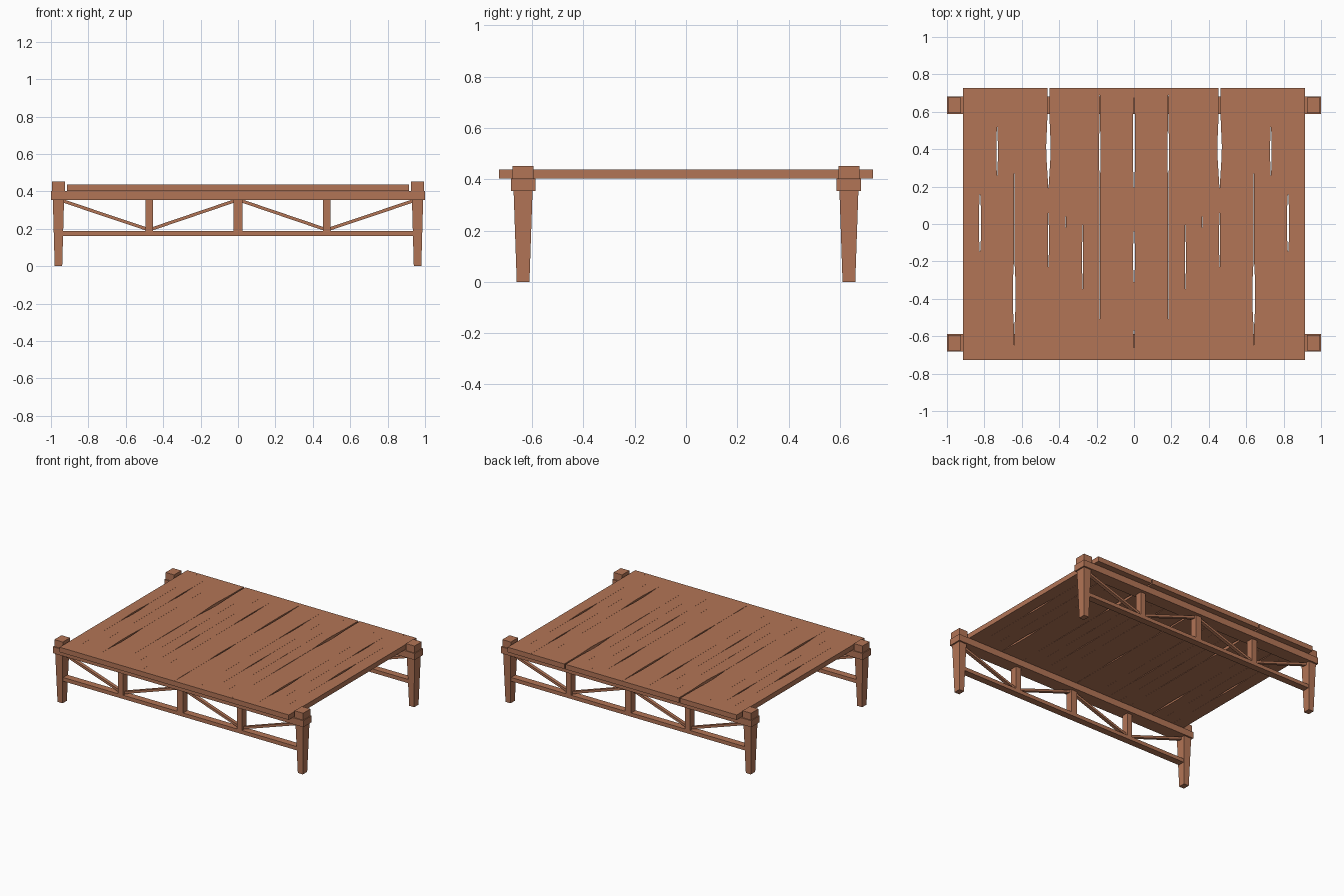
import bpy, bmesh, math
from mathutils import Vector

if "Cube" in bpy.data.objects:
    bpy.data.objects.remove(bpy.data.objects["Cube"])

wood = bpy.data.materials.new("reddish_brown_wood")
wood.diffuse_color = (0.45, 0.178, 0.094, 1)
wood.use_nodes = True
wood.node_tree.nodes["Principled BSDF"].inputs["Base Color"].default_value = wood.diffuse_color


def make(name, bm):
    bmesh.ops.recalc_face_normals(bm, faces=bm.faces)
    me = bpy.data.meshes.new(name)
    bm.to_mesh(me)
    bm.free()
    me.materials.append(wood)
    ob = bpy.data.objects.new(name, me)
    bpy.context.collection.objects.link(ob)
    return ob


def prism(name, outline, offset):
    """Extrude a closed outline of 3D points along an offset."""
    bm = bmesh.new()
    f = bm.faces.new([bm.verts.new(p) for p in outline])
    r = bmesh.ops.extrude_face_region(bm, geom=[f])
    bmesh.ops.translate(bm, vec=Vector(offset),
                        verts=[v for v in r["geom"] if isinstance(v, bmesh.types.BMVert)])
    if f.is_valid and len(bm.faces) < len(outline) + 2:
        bm.faces.new([bm.verts[i] for i in range(len(outline))])
    return make(name, bm)


def box(name, x0, x1, y0, y1, z0, z1, taper_x=1, taper_y=1):
    """Box whose bottom can be narrower than its top."""
    bm = bmesh.new()
    bmesh.ops.create_cube(bm, size=1)
    for v in bm.verts:
        low = v.co.z < 0
        v.co = ((x0 + x1) / 2 + v.co.x * (x1 - x0) * (taper_x if low else 1),
                (y0 + y1) / 2 + v.co.y * (y1 - y0) * (taper_y if low else 1),
                z0 if low else z1)
    return make(name, bm)


# Deck planks: seams open into tapered cracks, given as (y, width) along a seam
N, HALF_X, HALF_Y = 20, 0.915, 0.728
PITCH = 2 * HALF_X / N


def crack(y0, y1, w):
    d = y1 - y0
    return [(y0, 0.001), (y0 + d * 0.35, w), (y0 + d * 0.65, w), (y1, 0.001)]


cracks = {
    0: crack(-0.69, -0.54, 0.004) + crack(-0.33, -0.02, 0.010) + crack(0.17, 0.70, 0.013),
    2: crack(0.20, 0.57, 0.008),
    3: crack(-0.34, -0.02, 0.006),
    4: crack(-0.04, 0.06, 0.003),
    5: crack(-0.27, 0.10, 0.004) + [(0.20, 0.002), (0.36, 0.022), (0.42, 0.024),
                                    (0.56, 0.012), (HALF_Y, 0.010)],
    7: crack(-0.57, -0.18, 0.015),
    8: crack(0.25, 0.53, 0.008),
    9: crack(-0.16, 0.17, 0.013),
}


def edge(i, side):
    x = i * PITCH
    pts = [(-HALF_Y, 0)] + cracks.get(abs(i), [])
    if pts[-1][0] < HALF_Y:
        pts.append((HALF_Y, 0))
    return [(x + side * w / 2, y, 0.402) for y, w in pts]


for i in range(-N // 2, N // 2):
    outline = edge(i, 1) + edge(i + 1, -1)[::-1]
    prism("deck_plank", outline, (0, 0, 0.036))

# Two side trusses with legs
for sy in (-1, 1):
    y = sy * 0.635
    box("top_beam", -1, 1, y - 0.048, y + 0.048, 0.355, 0.402)
    box("lower_rail", -0.945, 0.945, y - 0.025, y + 0.025, 0.161, 0.188)
    for x, h in ((-0.475, 0.02), (0, 0.024), (0.475, 0.02)):
        box("truss_post", x - h, x + h, y - 0.025, y + 0.025, 0.186, 0.357)
    for sx in (-1, 1):
        lx = sx * 0.96
        box("leg", lx - 0.03, lx + 0.03, y - 0.037, y + 0.037, 0, 0.356, 0.67, 0.67)
        box("leg_cap", lx - 0.034, lx + 0.034, y - 0.041, y + 0.041, 0.40, 0.452)
        # Diagonal braces in a W pattern
        for xa, xb in ((0.945, 0.475), (0.01, 0.475)):
            a = Vector((sx * xa, y - 0.012, 0.352))
            b = Vector((sx * xb, y - 0.012, 0.194))
            up = Vector((0, 0, 0.009))
            prism("diagonal_brace", [a - up, b - up, b + up, a + up], (0, 0.024, 0))
